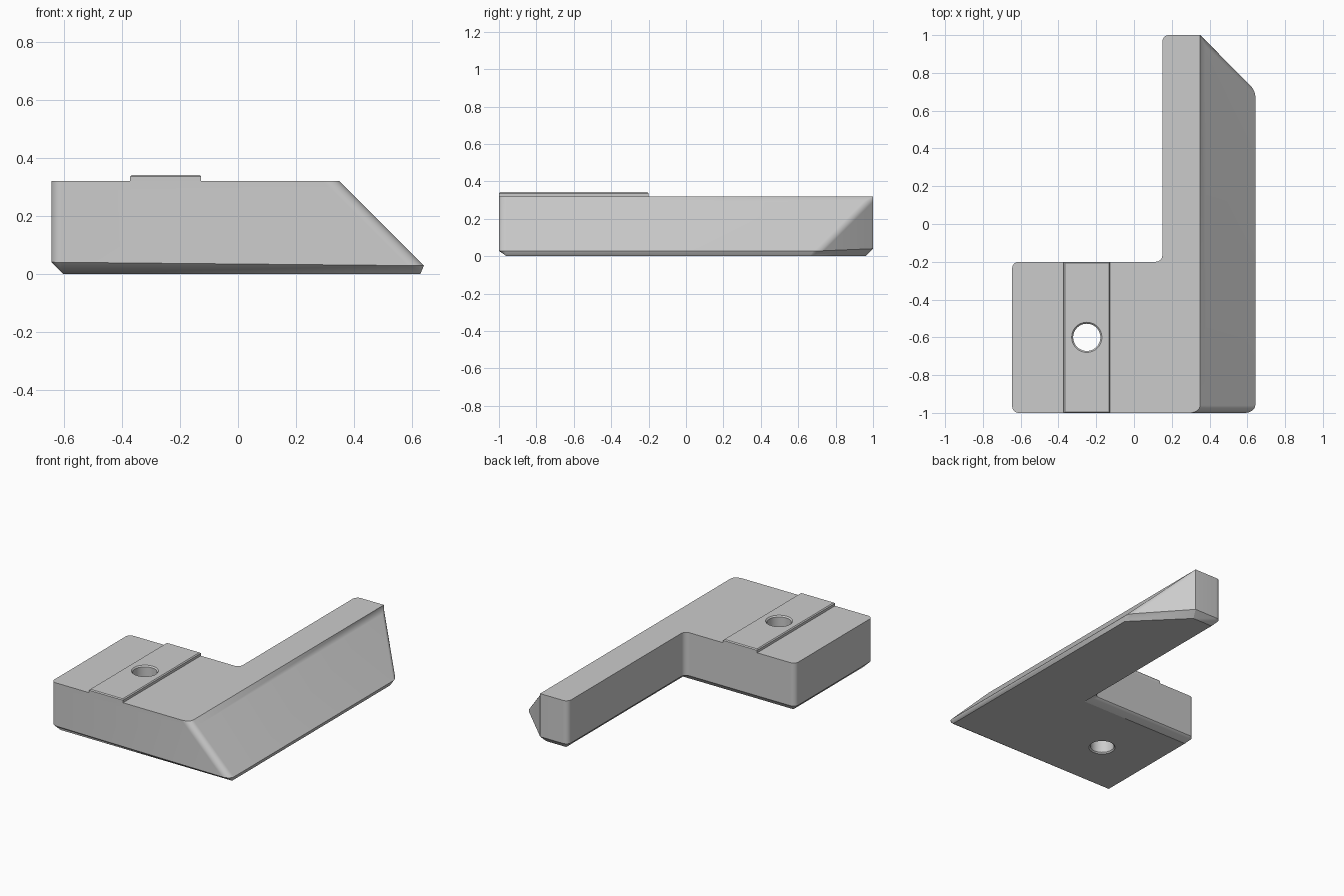
import bpy, bmesh
from math import sin, cos, pi, radians
from mathutils import Vector

cube = bpy.data.objects.get("Cube")
if cube:
    bpy.data.objects.remove(cube, do_unlink=True)

grey = bpy.data.materials.new("matte grey")
grey.use_nodes = True
colour = (0.6, 0.6, 0.6, 1)
grey.diffuse_color = colour
grey.node_tree.nodes["Principled BSDF"].inputs["Base Color"].default_value = colour


def rounded_ring(corners, cuts, steps=8):
    """Closed ring whose corners are replaced by elliptical arcs."""
    ring = []
    count = len(corners)
    for i, (before, after) in enumerate(cuts):
        c = Vector(corners[i])
        a = (Vector(corners[i - 1]) - c).normalized() * before
        b = (Vector(corners[(i + 1) % count]) - c).normalized() * after
        for k in range(steps + 1):
            t = k / steps * pi / 2
            ring.append(c + a * (1 - sin(t)) + b * (1 - cos(t)))
    return ring


def loft(name, rings):
    """Solid skinned through rings of equal length, capped at both ends."""
    bm = bmesh.new()
    loops = [[bm.verts.new(p) for p in ring] for ring in rings]
    count = len(loops[0])
    for low, high in zip(loops, loops[1:]):
        for i in range(count):
            j = (i + 1) % count
            bm.faces.new((low[i], low[j], high[j], high[i]))
    bm.faces.new(loops[0][::-1])
    bm.faces.new(loops[-1])
    bmesh.ops.remove_doubles(bm, verts=bm.verts, dist=0.0002)
    bmesh.ops.recalc_face_normals(bm, faces=bm.faces)
    return to_object(name, bm)


def to_object(name, bm):
    mesh = bpy.data.meshes.new(name)
    bm.to_mesh(mesh)
    bm.free()
    mesh.materials.append(grey)
    obj = bpy.data.objects.new(name, mesh)
    bpy.context.collection.objects.link(obj)
    return obj


# L-shaped block: leaning right side, clipped back corner, chamfered base
LEFT, ARM, RIDGE, TOP = -0.645, 0.15, 0.35, 0.32


def outline(z, slope_z):
    lean = TOP - slope_z
    return [(LEFT, -1, z), (RIDGE + lean, -1, slope_z),
            (RIDGE + lean, 1 - lean, slope_z), (RIDGE, 1, z),
            (ARM, 1, z), (ARM, -0.2, z), (LEFT, -0.2, z)]


even = (0.035, 0.035)
none = (0, 0)
cuts = [even, (0.057, 0.04), (0.028, 0.04), none, even, even, even]
top_cuts = cuts[:2] + [none] + cuts[3:]
base = [(LEFT + 0.04, -0.96, 0), (0.63, -0.96, 0), (0.63, 0.663, 0),
        (0.333, 0.96, 0), (0.19, 0.96, 0), (0.19, -0.24, 0),
        (LEFT + 0.04, -0.24, 0)]
block = loft("angled_block", [
    rounded_ring(base, [none] * 7),
    rounded_ring(outline(0.04, 0.028), cuts),
    rounded_ring(outline(0.29, 0.29), cuts),
    rounded_ring(outline(TOP, TOP), top_cuts)])

# Raised strip across the plate, with softened top edges
bm = bmesh.new()
bmesh.ops.create_cube(bm, size=1)
for v in bm.verts:
    v.co = (-0.25 + v.co.x * 0.245, -0.6 + v.co.y * 0.8, 0.331 + v.co.z * 0.022)
rim = [e for e in bm.edges if all(v.co.z > 0.335 for v in e.verts)]
bmesh.ops.bevel(bm, geom=rim, offset=0.006, segments=1, affect='EDGES')
strip = to_object("raised_strip", bm)

# Bolt hole with small countersinks at both ends
profile = [(0.09, -0.01), (0.08, 0), (0.072, 0.008),
           (0.072, 0.334), (0.08, 0.342), (0.09, 0.352)]
sides = 48
cutter = loft("hole_cutter", [
    [(-0.25 + r * cos(2 * pi * i / sides), -0.6 + r * sin(2 * pi * i / sides), z)
     for i in range(sides)] for r, z in profile])
cutter.hide_render = True

for obj in (block, strip):
    bpy.ops.object.select_all(action='DESELECT')
    obj.select_set(True)
    bpy.context.view_layer.objects.active = obj
    cut = obj.modifiers.new("bolt_hole", 'BOOLEAN')
    cut.object = cutter
    cut.operation = 'DIFFERENCE'
    cut.solver = 'EXACT'
    bpy.ops.object.modifier_apply(modifier=cut.name)
    bpy.ops.object.shade_smooth_by_angle(angle=radians(25))
bpy.data.objects.remove(cutter, do_unlink=True)
